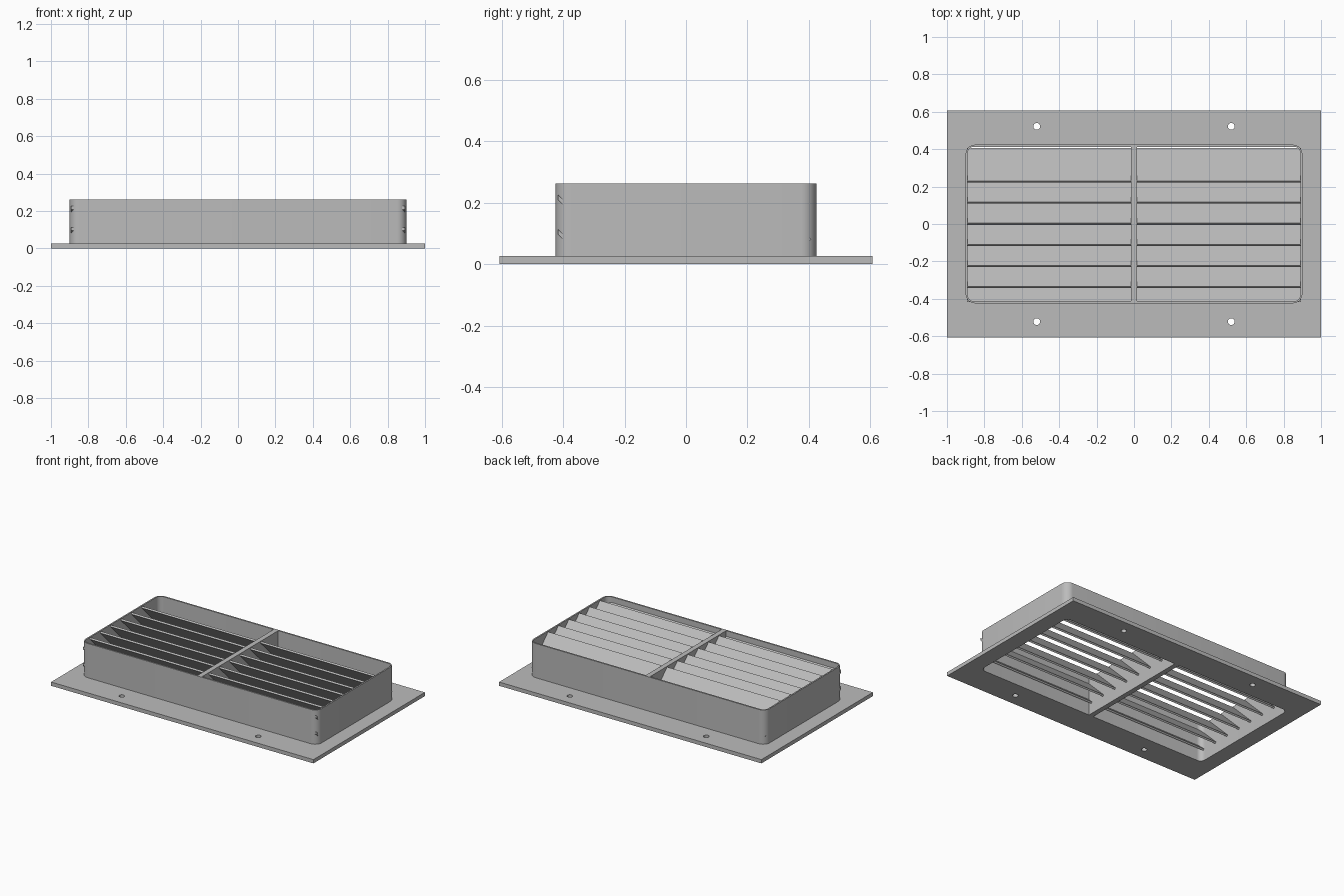
import bpy, bmesh, math
from mathutils import Matrix, Vector

cube = bpy.data.objects.get("Cube")
if cube:
    bpy.data.objects.remove(cube, do_unlink=True)

metal = bpy.data.materials.new("grey_metal")
metal.use_nodes = True
GREY = (0.5, 0.5, 0.5, 1)
metal.diffuse_color = GREY
metal.node_tree.nodes["Principled BSDF"].inputs["Base Color"].default_value = GREY


def add_object(name, bm):
    bmesh.ops.recalc_face_normals(bm, faces=bm.faces)
    mesh = bpy.data.meshes.new(name)
    bm.to_mesh(mesh)
    bm.free()
    mesh.materials.append(metal)
    obj = bpy.data.objects.new(name, mesh)
    bpy.context.collection.objects.link(obj)
    return obj


def smooth(obj):
    bpy.ops.object.select_all(action="DESELECT")
    obj.select_set(True)
    bpy.context.view_layer.objects.active = obj
    bpy.ops.object.shade_smooth_by_angle(angle=math.radians(30))


def arc(cx, cy, r, start, sweep, steps):
    return [(cx + r * math.cos(start + sweep * i / steps),
             cy + r * math.sin(start + sweep * i / steps)) for i in range(steps + 1)]


def rounded_rect(hx, hy, r):
    points = []
    for k, (sx, sy) in enumerate([(1, 1), (-1, 1), (-1, -1), (1, -1)]):
        points += arc(sx * (hx - r), sy * (hy - r), r, k * math.pi / 2, math.pi / 2, 8)
    return points


def extruded(name, loops, z0, z1):
    """Fill an outline with holes and extrude it upwards."""
    bm = bmesh.new()
    for loop in loops:
        verts = [bm.verts.new((x, y, z0)) for x, y in loop]
        for a, b in zip(verts, verts[1:] + verts[:1]):
            bm.edges.new((a, b))
    bmesh.ops.triangle_fill(bm, edges=bm.edges[:], use_beauty=True, normal=(0, 0, 1))
    top = bmesh.ops.extrude_face_region(bm, geom=bm.faces[:])["geom"]
    moved = [g for g in top if isinstance(g, bmesh.types.BMVert)]
    bmesh.ops.translate(bm, verts=moved, vec=(0, 0, z1 - z0))
    obj = add_object(name, bm)
    smooth(obj)
    return obj


def box(name, size, centre, tilt=0, clip_y=None):
    bm = bmesh.new()
    matrix = (Matrix.Translation(centre) @ Matrix.Rotation(tilt, 4, "X")
              @ Matrix.Diagonal((*size, 1)))
    bmesh.ops.create_cube(bm, size=1, matrix=matrix)
    # Trim whatever would pass through the front wall
    if clip_y is not None:
        bmesh.ops.bisect_plane(bm, geom=bm.verts[:] + bm.edges[:] + bm.faces[:],
                               plane_co=Vector((0, clip_y, 0)),
                               plane_no=Vector((0, -1, 0)), clear_outer=True)
        rim = [e for e in bm.edges if e.is_boundary]
        if rim:
            bmesh.ops.holes_fill(bm, edges=rim)
    return add_object(name, bm)


# Mounting flange with opening and four screw holes
opening = rounded_rect(0.89, 0.413, 0.035)
flange = [(1, 0.607), (-1, 0.607), (-1, -0.607), (1, -0.607)]
holes = [arc(sx * 0.52, sy * 0.522, 0.018, 0, math.tau, 24)[:-1]
         for sx in (-1, 1) for sy in (-1, 1)]
extruded("mounting_flange", [flange, opening] + holes, 0, 0.026)

# Raised collar wall
extruded("collar", [rounded_rect(0.9, 0.424, 0.05), opening], 0.026, 0.262)

# Central divider
box("divider", (0.034, 0.83, 0.262), (0, 0, 0.131))

# Louvre slats on both sides of the divider, tilted 45 degrees
for side, sx in (("left", 1), ("right", -1)):
    for i in range(8):
        y = 0.3145 - i * 0.113
        box(f"slat_{side}_{i + 1}", (0.875, 0.25, 0.012), (sx * 0.4545, y, 0.165),
            -math.pi / 4, -0.416)
